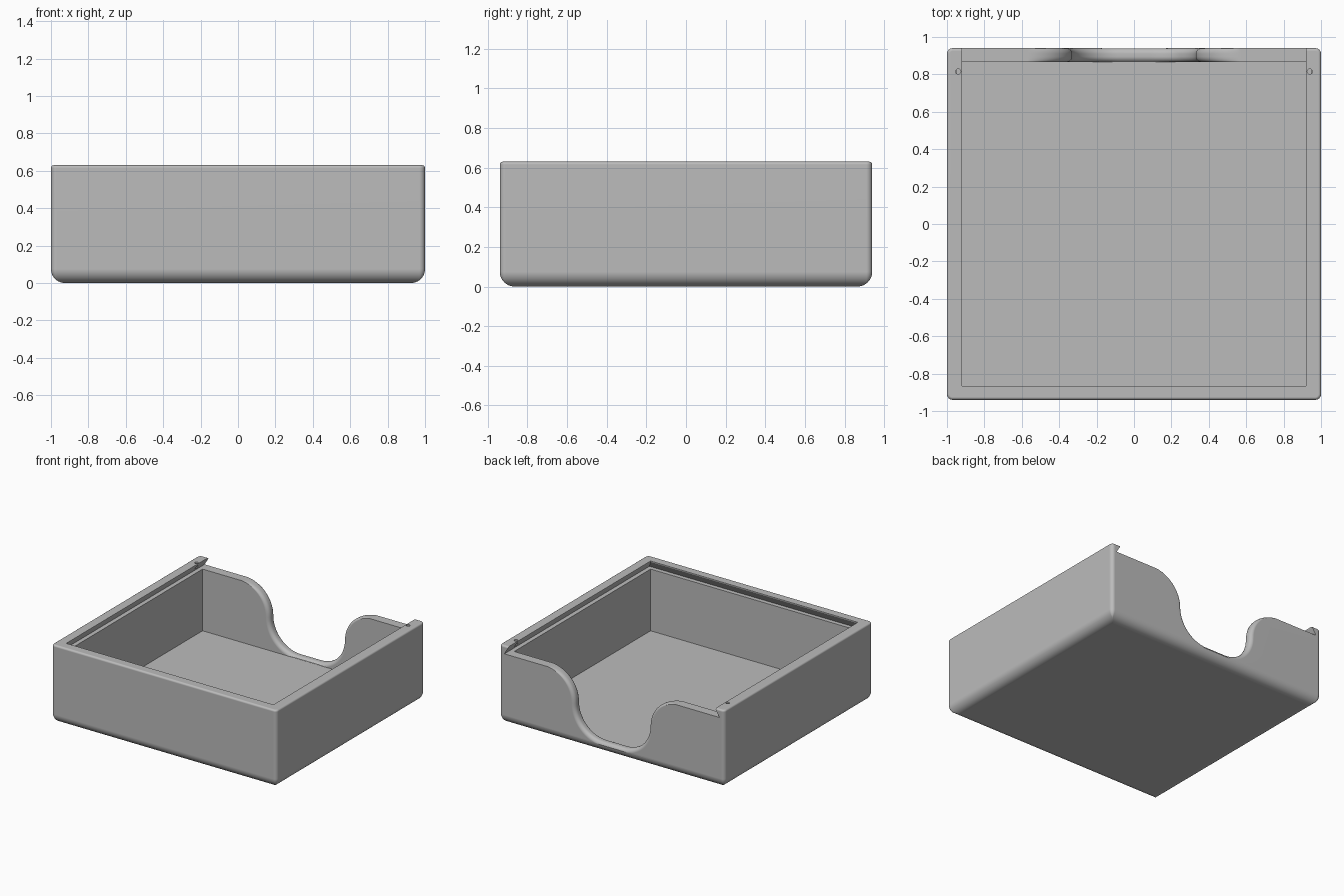
import bpy, bmesh, math

if "Cube" in bpy.data.objects:
    bpy.data.objects.remove(bpy.data.objects["Cube"], do_unlink=True)

HX, HY, TOP = 1.0, 0.94, 0.63        # outer half sizes and height
IX, IY, FLOOR = 0.92, 0.865, 0.07    # cavity half sizes and floor level
LEDGE = 0.565                        # lid ledge and back wall top
LIP, MID = 0.085, 0.325              # bottom and middle heights of the scoop

grey = bpy.data.materials.new("grey plastic")
grey.use_nodes = True
grey.diffuse_color = (0.5, 0.5, 0.5, 1)
grey.node_tree.nodes["Principled BSDF"].inputs["Base Color"].default_value = (0.5, 0.5, 0.5, 1)


def loft(name, rings):
    """Closed solid skinned through rings that share one point count."""
    bm = bmesh.new()
    loops = [[bm.verts.new(p) for p in ring] for ring in rings]
    for a, b in zip(loops, loops[1:]):
        for i in range(len(a)):
            j = (i + 1) % len(a)
            bm.faces.new((a[i], a[j], b[j], b[i]))
    bm.faces.new(loops[0][::-1])
    bm.faces.new(loops[-1])
    bmesh.ops.recalc_face_normals(bm, faces=bm.faces)
    mesh = bpy.data.meshes.new(name)
    bm.to_mesh(mesh)
    bm.free()
    mesh.materials.append(grey)
    ob = bpy.data.objects.new(name, mesh)
    bpy.context.collection.objects.link(ob)
    return ob


def rounded_ring(inset, z, steps=6):
    """Rounded rectangle of the outer wall, pulled in by inset."""
    r = max(0.03 - inset, 0.004)
    pts = []
    for corner, (sx, sy) in enumerate([(1, 1), (-1, 1), (-1, -1), (1, -1)]):
        for k in range(steps + 1):
            a = math.pi / 2 * (corner + k / steps)
            pts.append((sx * (HX - inset - r) + r * math.cos(a),
                        sy * (HY - inset - r) + r * math.sin(a), z))
    return pts


def rect_ring(x, y0, y1, z):
    return [(-x, y0, z), (x, y0, z), (x, y1, z), (-x, y1, z)]


def quarter(steps):
    return [math.pi / 2 * k / steps for k in range(steps + 1)]


def scoop_ring(y, grow, lowest):
    """S-curved scoop outline, widened by grow to round the wall edge."""
    upper, lower = LEDGE - MID, MID - LIP
    side = []
    for a in quarter(16):
        r = lower + grow
        side.append((0.33 - lower + r * math.sin(a), MID - r * math.cos(a)))
    for a in quarter(16)[1:]:
        r = upper - grow * math.cos(a)
        side.append((0.33 + upper - r * math.cos(a), MID + r * math.sin(a)))
    side.append((0.33 + upper, TOP + 0.1))
    outline = side + [(-x, z) for x, z in reversed(side)]
    return [(x, y, max(z, lowest)) for x, z in outline]


# Tray body: big round at the bottom, small round at the rim
base_r, rim_r = 0.075, 0.015
rings = [rounded_ring(base_r * (1 - math.sin(a)), base_r * (1 - math.cos(a))) for a in quarter(10)]
rings += [rounded_ring(rim_r * (1 - math.cos(a)), TOP - rim_r * (1 - math.sin(a))) for a in quarter(4)]
tray = loft("tray", rings)

# Inner cavity and dovetail lid channel, open at the back
cutters = [
    loft("cavity_cutter", [rect_ring(IX, -IY, IY, z) for z in (FLOOR, 0.6)]),
    loft("lid_channel_cutter", [rect_ring(0.955, -0.9, 1.2, LEDGE),
                                rect_ring(IX, -IY, 1.2, TOP - 0.008),
                                rect_ring(IX, -IY, 1.2, TOP + 0.1)]),
]

# Finger scoop in the back wall with rounded inner and outer edges
R = 0.03
clear = FLOOR + 0.001
rings = [scoop_ring(IY - 0.05, R, clear)]
rings += [scoop_ring(IY + R * (1 - math.cos(a)), R * (1 - math.sin(a)), clear) for a in quarter(6)]
rings += [scoop_ring(HY - R * (1 - math.sin(a)), R * (1 - math.cos(a)), 0) for a in quarter(6)]
rings.append(scoop_ring(HY + 0.06, R, 0))
cutters.append(loft("scoop_cutter", rings))

# Small latch holes near the back of both rails
for s in (-1, 1):
    cutters.append(loft("latch_cutter", [
        [(s * 0.94 + 0.014 * math.cos(math.tau * k / 16),
          0.815 + 0.014 * math.sin(math.tau * k / 16), z) for k in range(16)]
        for z in (LEDGE + 0.01, TOP + 0.05)]))

bpy.context.view_layer.objects.active = tray
tray.select_set(True)
for cutter in cutters:
    cutter.hide_render = True
    mod = tray.modifiers.new("cut", 'BOOLEAN')
    mod.operation, mod.solver, mod.object = 'DIFFERENCE', 'EXACT', cutter
    bpy.ops.object.modifier_apply(modifier=mod.name)
    bpy.data.objects.remove(cutter, do_unlink=True)

# Smooth rounds, crisp edges and flat walls
bpy.ops.object.shade_smooth_by_angle(angle=math.radians(30))
tray.modifiers.new("flat_walls", 'WEIGHTED_NORMAL').keep_sharp = True
